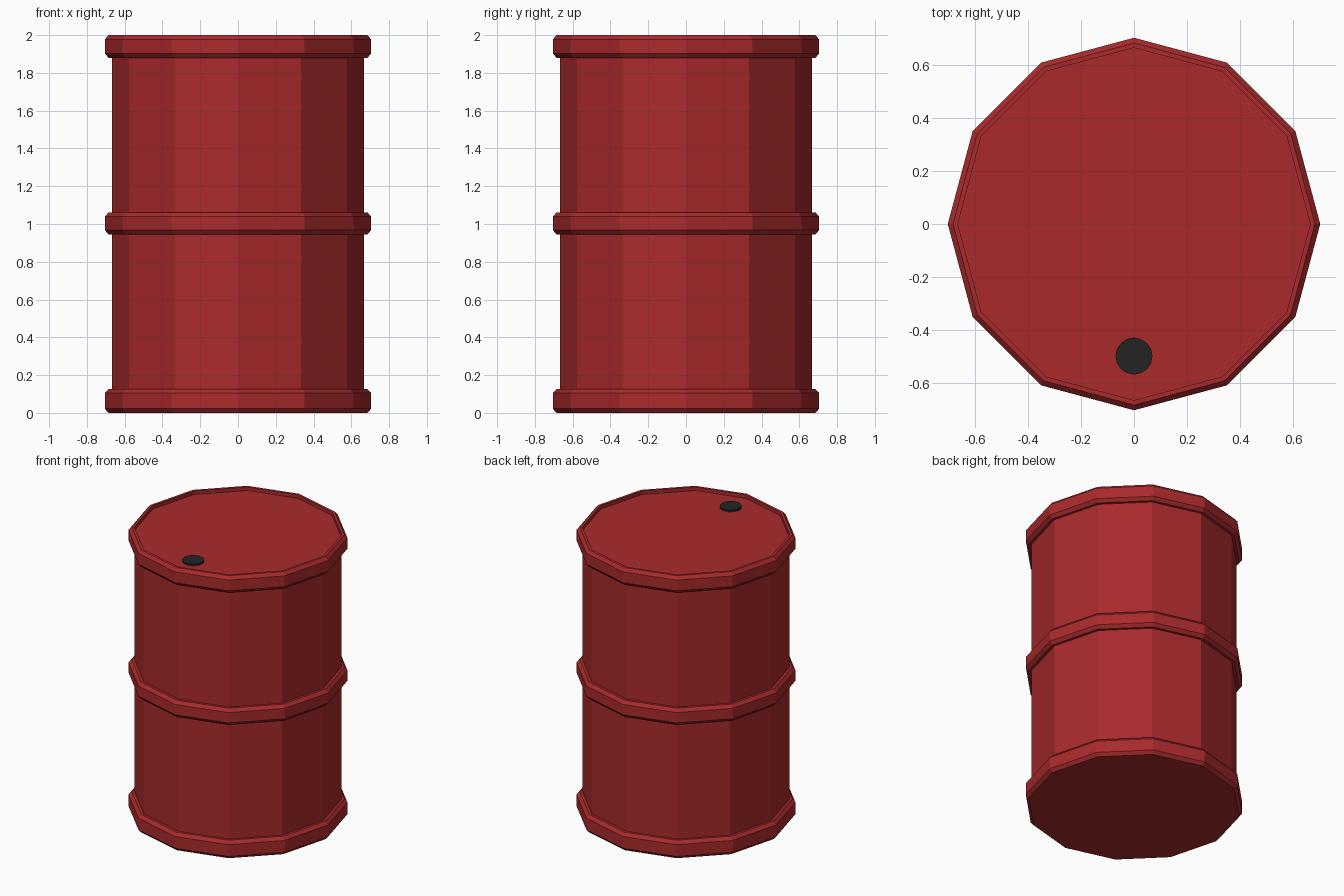
import bpy
import bmesh
from math import cos, sin, tau

if "Cube" in bpy.data.objects:
    bpy.data.objects.remove(bpy.data.objects["Cube"])


def material(name, color):
    mat = bpy.data.materials.new(name)
    mat.diffuse_color = (*color, 1)
    mat.use_nodes = True
    mat.node_tree.nodes["Principled BSDF"].inputs["Base Color"].default_value = mat.diffuse_color
    return mat


def lathe(name, profile, sides, mat, location=(0, 0, 0)):
    """Spin (radius, z) points around z, capping both ends."""
    bm = bmesh.new()
    rings = [[bm.verts.new((r * cos(tau * i / sides), r * sin(tau * i / sides), z))
              for i in range(sides)] for r, z in profile]
    for low, high in zip(rings, rings[1:]):
        for i in range(sides):
            j = (i + 1) % sides
            bm.faces.new((low[i], low[j], high[j], high[i]))
    bm.faces.new(rings[0][::-1])
    bm.faces.new(rings[-1])
    mesh = bpy.data.meshes.new(name)
    bm.to_mesh(mesh)
    bm.free()
    mesh.materials.append(mat)
    obj = bpy.data.objects.new(name, mesh)
    obj.location = location
    bpy.context.collection.objects.link(obj)
    return obj


red = material("red_paint", (0.40, 0.023, 0.025))
black = material("black_plastic", (0.017, 0.017, 0.017))

WALL, EDGE, HOOP = 0.667, 0.685, 0.705
CHAMFER = 0.022


def hoop(bottom, top):
    """Chamfered hoop section of the drum profile."""
    return [(EDGE, bottom), (HOOP, bottom + CHAMFER),
            (HOOP, top - CHAMFER), (EDGE, top)]


# Drum shell: three hoops joined by straight walls, with a recessed lid
profile = hoop(0, 0.127)
for bottom, top in ((0.945, 1.062), (1.88, 2.0)):
    profile += [(WALL, profile[-1][1]), (WALL, bottom)] + hoop(bottom, top)
LID_Z = 1.975
profile += [(WALL, 2.0), (WALL, LID_Z)]
lathe("drum_shell", profile, 12, red)

# Bung cap on the lid
lathe("bung_cap", [(0.07, -0.005), (0.07, 0.012)], 16, black, (0, -0.5, LID_Z))
